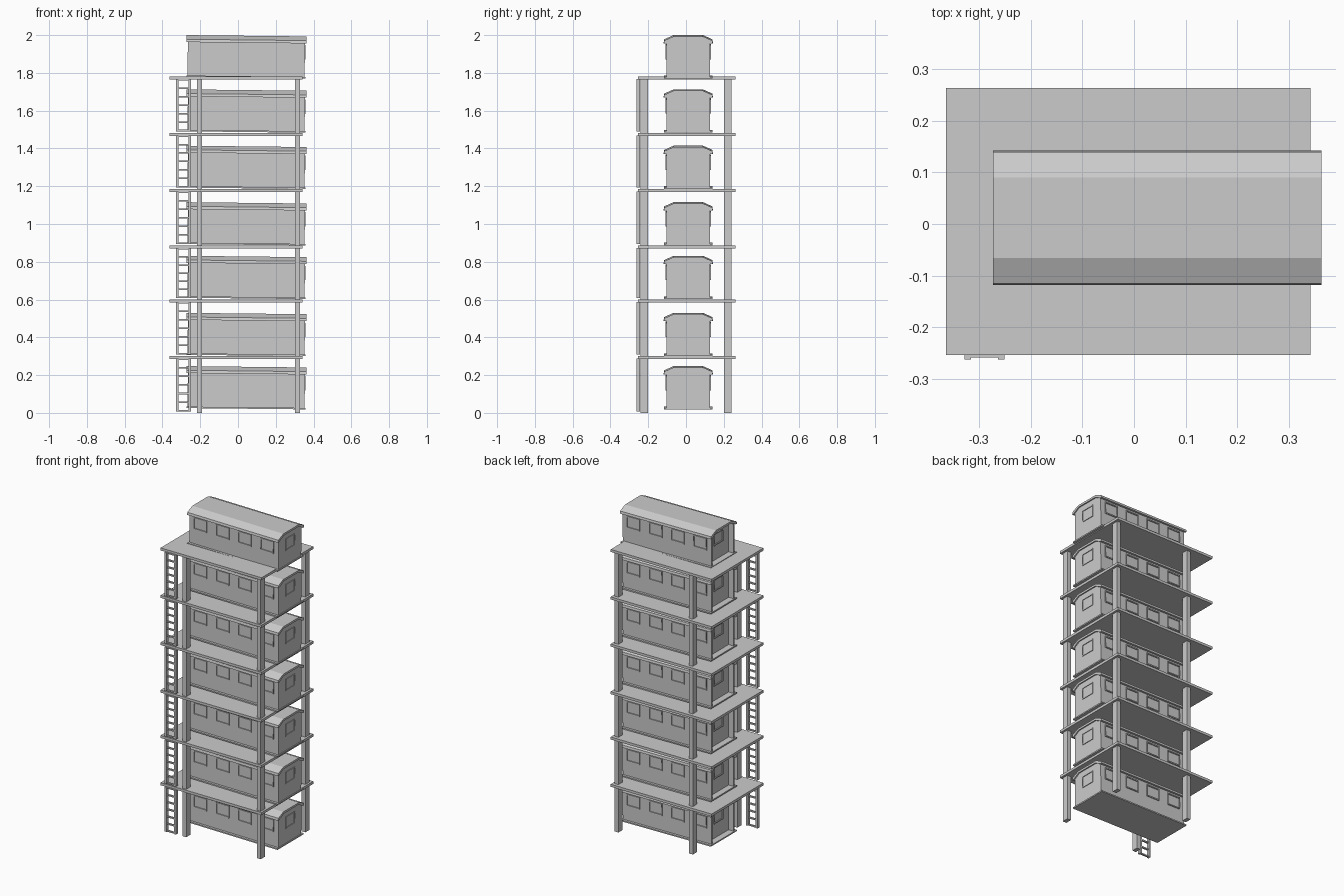
import bpy, bmesh

if "Cube" in bpy.data.objects:
    bpy.data.objects.remove(bpy.data.objects["Cube"])

FLOORS = [0.302, 0.600, 0.886, 1.186, 1.483, 1.782]      # platform tops
CAR_Z = [0.022, 0.304, 0.606, 0.890, 1.189, 1.487, 1.7745]  # cabin undersides
CX, CY = 0.0425, 0.012                                    # cabin centre


def box(bm, x0, x1, y0, y1, z0, z1):
    vs = [bm.verts.new((x, y, z)) for x in (x0, x1) for y in (y0, y1) for z in (z0, z1)]
    for f in ((0, 1, 3, 2), (4, 6, 7, 5), (0, 4, 5, 1), (2, 3, 7, 6), (0, 2, 6, 4), (1, 5, 7, 3)):
        bm.faces.new([vs[i] for i in f])


def prism(bm, profile, x0, x1):
    a = [bm.verts.new((x0, y, z)) for y, z in profile]
    b = [bm.verts.new((x1, y, z)) for y, z in profile]
    n = len(profile)
    bm.faces.new(a)
    bm.faces.new(b[::-1])
    for i in range(n):
        j = (i + 1) % n
        bm.faces.new((a[i], b[i], b[j], a[j]))


def mesh(bm, name):
    bmesh.ops.recalc_face_normals(bm, faces=bm.faces)
    me = bpy.data.meshes.new(name)
    bm.to_mesh(me)
    bm.free()
    return me


def place(me, name, loc=(0, 0, 0), tilt=0):
    ob = bpy.data.objects.new(name, me)
    ob.location = loc
    ob.rotation_euler = (0, tilt, 0)
    bpy.context.collection.objects.link(ob)
    return ob


# Cabin walls: closed core, recessed porch at the -x end, base plate
bm = bmesh.new()
W, L = 0.114, 0.310
prism(bm, [(-W, 0.004), (W, 0.004), (W, 0.188), (0.074, 0.212), (-0.074, 0.212), (-W, 0.188)],
      -L + 0.035, L)
for s in (-1, 1):
    y0, y1 = sorted((s * W, s * (W - 0.010)))
    box(bm, -L, -L + 0.036, y0, y1, 0.004, 0.190)
box(bm, -0.315, 0.315, -0.129, 0.129, 0, 0.008)
walls = mesh(bm, "cabin_walls")

# Roof: thin faceted shell
bm = bmesh.new()
outer = [(-0.130, 0.185), (-0.127, 0.200), (-0.078, 0.222), (0.078, 0.222), (0.127, 0.200), (0.130, 0.185)]
inner = [(0.118, 0.185), (0.074, 0.209), (-0.074, 0.209), (-0.118, 0.185)]
prism(bm, outer + inner, -0.3175, 0.3175)
roof = mesh(bm, "cabin_roof")

# Window frames on both sides and both ends
bm = bmesh.new()
Z0, Z1, P = 0.100, 0.176, 0.006


def frame(bar, c, h):
    for z in (Z0, Z1 - 0.007):
        bar(c - h, c + h, z, z + 0.007)
    for e in (c - h, c + h - 0.003):
        bar(e, e + 0.003, Z0, Z1)


for s in (-1, 1):
    y0, y1 = sorted((s * (W - 0.002), s * (W + P)))
    for i in range(4):
        frame(lambda a, b, z, w: box(bm, a, b, y0, y1, z, w), -0.2325 + 0.155 * i, 0.045)
for x0, x1 in ((L - 0.002, L + 0.004), (-L + 0.029, -L + 0.037)):
    frame(lambda a, b, z, w: box(bm, x0, x1, a, b, z, w), 0, 0.045)
windows = mesh(bm, "cabin_windows")

for i, z in enumerate(CAR_Z):
    for me in (walls, roof, windows):
        place(me, f"{me.name}_{i + 1}", (CX, CY, z), 0.011)

# Platforms
for i, z in enumerate(FLOORS):
    bm = bmesh.new()
    box(bm, -0.363, 0.341, -0.253, 0.263, z - 0.016, z)
    place(mesh(bm, "platform"), f"platform_{i + 1}")

# Posts and ladder sections for each storey
bottoms = [0] + FLOORS[:-1]
for i, (z0, z1) in enumerate(zip(bottoms, FLOORS)):
    bm = bmesh.new()
    for x in (-0.204, 0.315):
        for y in (-0.222, 0.222):
            box(bm, x - 0.013, x + 0.013, y - 0.02, y + 0.02, z0, z1 - 0.016)
    place(mesh(bm, "posts"), f"posts_{i + 1}")

    bm = bmesh.new()
    a, b = z0 + 0.008, z1 - 0.014
    for x in (-0.328, -0.263):
        box(bm, x, x + 0.013, -0.262, -0.243, a, b)
    for k in range(7):
        z = a + 0.004 + (b - a - 0.008) * k / 6
        box(bm, -0.317, -0.261, -0.258, -0.247, z - 0.004, z + 0.004)
    place(mesh(bm, "ladder"), f"ladder_{i + 1}")
